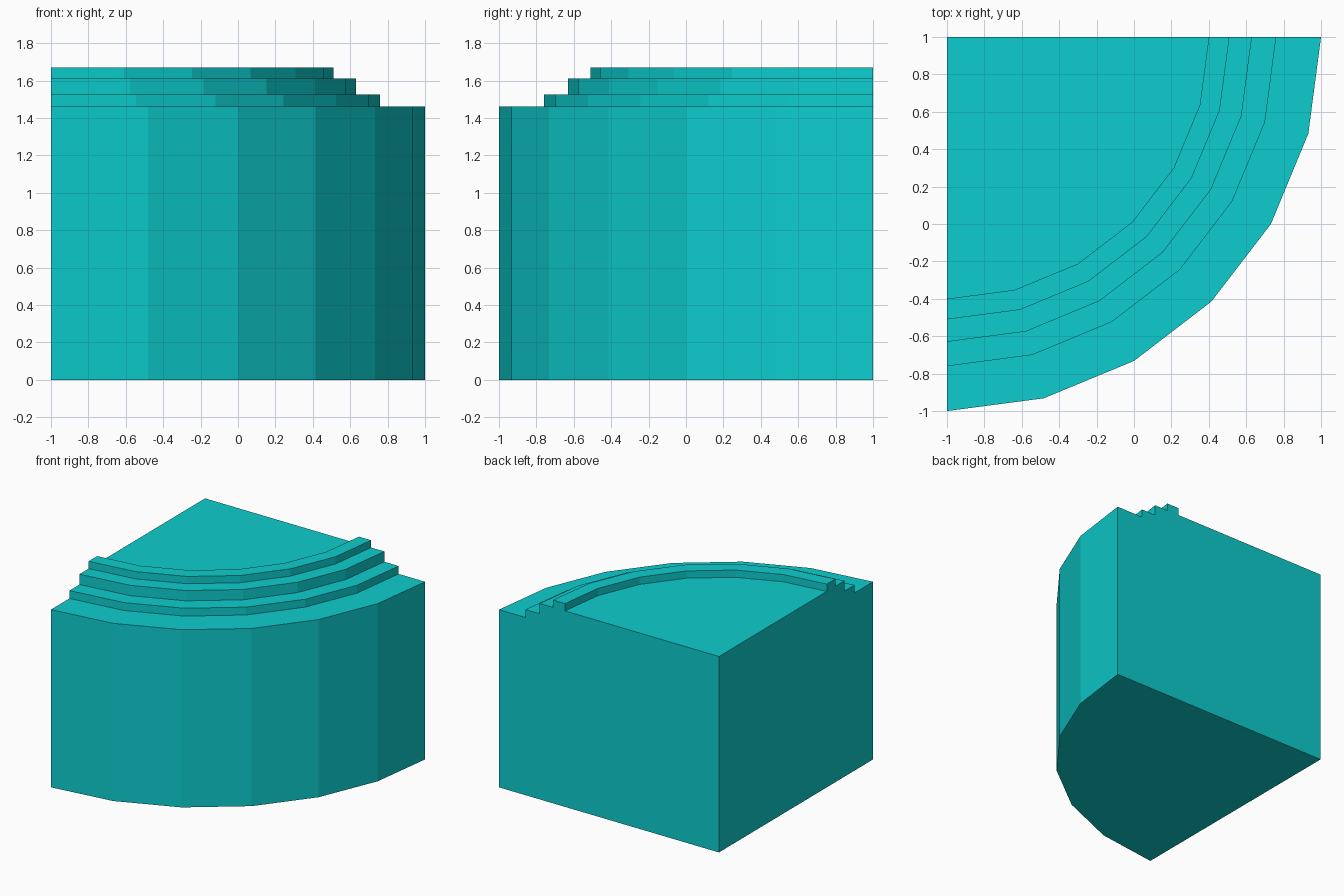
import bpy
import bmesh
import math

cube = bpy.data.objects.get("Cube")
if cube:
    bpy.data.objects.remove(cube, do_unlink=True)

# Single flat colour
teal = bpy.data.materials.new("teal")
teal.use_nodes = True
colour = (0.004, 0.61, 0.62, 1.0)
teal.diffuse_color = colour
teal.node_tree.nodes["Principled BSDF"].inputs["Base Color"].default_value = colour

# Radial section (radius, height): wall, three steps, rim and recessed floor
SECTION = [(0, 0), (2, 0), (2, 1.46), (1.76, 1.46), (1.76, 1.525),
           (1.63, 1.525), (1.63, 1.61), (1.51, 1.61), (1.51, 1.67),
           (1.4, 1.67), (1.4, 1.61), (0, 1.61)]
SEGMENTS = 6


def section_ring(bm, angle):
    """Place the section in a vertical plane through the back corner axis."""
    return [bm.verts.new((-1 + r * math.cos(angle), 1 - r * math.sin(angle), z))
            for r, z in SECTION]


def quarter_turn(name):
    """Sweep the section through a quarter circle and close both flat sides."""
    bm = bmesh.new()
    rings = [section_ring(bm, math.pi / 2 * i / SEGMENTS)
             for i in range(SEGMENTS + 1)]
    for a, b in zip(rings, rings[1:]):
        for j in range(len(SECTION) - 1):
            bm.faces.new((a[j], a[j + 1], b[j + 1], b[j]))
    bm.faces.new(rings[0])
    bm.faces.new(rings[-1])
    bmesh.ops.remove_doubles(bm, verts=bm.verts[:], dist=0.0001)
    bmesh.ops.recalc_face_normals(bm, faces=bm.faces[:])
    # Merge flat floor, base and treads into single faces
    bmesh.ops.dissolve_limit(bm, angle_limit=math.radians(1),
                             verts=bm.verts[:], edges=bm.edges[:])
    mesh = bpy.data.meshes.new(name)
    bm.to_mesh(mesh)
    bm.free()
    mesh.materials.append(teal)
    obj = bpy.data.objects.new(name, mesh)
    bpy.context.collection.objects.link(obj)
    return obj


quarter_turn("stepped_quarter_block")
